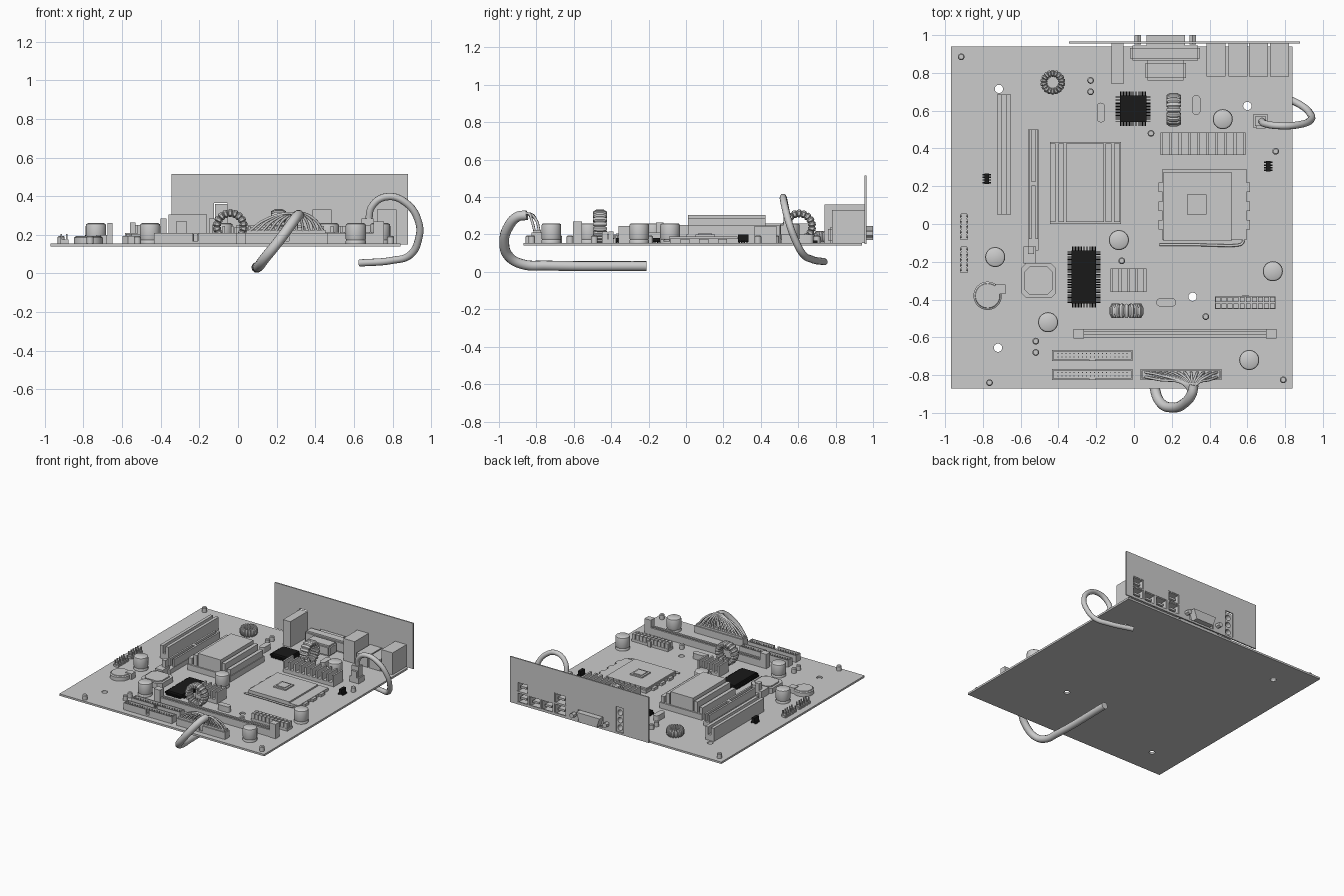
import bpy, bmesh
from math import sin, cos, pi
from mathutils import Matrix, Vector

if "Cube" in bpy.data.objects:
    bpy.data.objects.remove(bpy.data.objects["Cube"])

T = 0.155  # top of the board
BLACK = bpy.data.materials.new("black")
BLACK.diffuse_color = (0.01, 0.01, 0.01, 1)
BLACK.use_nodes = True
BLACK.node_tree.nodes["Principled BSDF"].inputs["Base Color"].default_value = BLACK.diffuse_color


def box(bm, x0, x1, y0, y1, z0, z1):
    m = Matrix.Translation(((x0 + x1) / 2, (y0 + y1) / 2, (z0 + z1) / 2)) @ Matrix.Diagonal((x1 - x0, y1 - y0, z1 - z0, 1))
    return bmesh.ops.create_cube(bm, size=1, matrix=m)["verts"]


def cyl(bm, x, y, z, r, h, seg=24, axis="Z"):
    rot = Matrix.Rotation(pi / 2, 4, "X") if axis == "Y" else Matrix.Identity(4)
    bmesh.ops.create_cone(bm, cap_ends=True, segments=seg, radius1=r, radius2=r, depth=h,
                          matrix=Matrix.Translation((x, y, z)) @ rot)


def finish(bm, name, smooth=False, mat=None):
    bmesh.ops.recalc_face_normals(bm, faces=bm.faces)
    me = bpy.data.meshes.new(name)
    bm.to_mesh(me)
    bm.free()
    ob = bpy.data.objects.new(name, me)
    bpy.context.collection.objects.link(ob)
    if mat:
        me.materials.append(mat)
    bpy.ops.object.select_all(action="DESELECT")
    ob.select_set(True)
    bpy.context.view_layer.objects.active = ob
    if smooth:
        bpy.ops.object.shade_smooth_by_angle(angle=0.6)
    return ob


def boxes(name, *bs):
    bm = bmesh.new()
    for b in bs:
        box(bm, *b)
    return finish(bm, name)


def cut(ob, bm):
    c = finish(bm, "cutter")
    c.hide_render = True
    m = ob.modifiers.new("cut", "BOOLEAN")
    m.object, m.operation, m.solver = c, "DIFFERENCE", "EXACT"
    bpy.context.view_layer.objects.active = ob
    bpy.ops.object.modifier_apply(modifier="cut")
    bpy.data.objects.remove(c)


def lathe(name, x, y, prof, seg=28):
    bm = bmesh.new()
    rings = [[bm.verts.new((x + r * cos(2 * pi * i / seg), y + r * sin(2 * pi * i / seg), z)) for i in range(seg)] for r, z in prof]
    for a, b in zip(rings, rings[1:]):
        for i in range(seg):
            bm.faces.new((a[i], a[(i + 1) % seg], b[(i + 1) % seg], b[i]))
    bm.faces.new(rings[0])
    bm.faces.new(rings[-1])
    finish(bm, name, True)


def coil(name, c, axis, R, a, b, turns=18):
    # ring with swollen windings
    bm = bmesh.new()
    n = turns * 4
    prof = [(1, .5), (.5, 1), (-.5, 1), (-1, .5), (-1, -.5), (-.5, -1), (.5, -1), (1, -.5)]
    rings = []
    for i in range(n):
        t, s = 2 * pi * i / n, (0.72, 0.97, 1, 0.97)[i % 4]
        ring = []
        for u, v in prof:
            p, q, w = (R + a * s * u) * cos(t), (R + a * s * u) * sin(t), b * s * v
            d = {"Z": (p, q, w), "Y": (p, w, q), "X": (w, p, q)}[axis]
            ring.append(bm.verts.new(Vector(c) + Vector(d)))
        rings.append(ring)
    for i in range(n):
        for j in range(8):
            r, s = rings[i], rings[(i + 1) % n]
            bm.faces.new((r[j], r[(j + 1) % 8], s[(j + 1) % 8], s[j]))
    finish(bm, name, True)


def cable(name, paths, r):
    cu = bpy.data.curves.new(name, "CURVE")
    cu.dimensions, cu.bevel_depth, cu.use_fill_caps = "3D", r, True
    cu.bevel_resolution, cu.resolution_u = 3, 8
    for pts in paths:
        s = cu.splines.new("BEZIER")
        s.bezier_points.add(len(pts) - 1)
        for bp, p in zip(s.bezier_points, pts):
            bp.co = p
            bp.handle_left_type = bp.handle_right_type = "AUTO"
        s.use_smooth = True
    ob = bpy.data.objects.new(name, cu)
    bpy.context.collection.objects.link(ob)


def chip(name, x, y, w, d, nx, ny, z, leg=.022):
    bm = bmesh.new()
    box(bm, x - w, x + w, y - d, y + d, T + .006, z)
    for n, h, flip in ((nx, w, False), (ny, d, True)):
        for i in range(n):
            o = -h + 2 * h * (i + .5) / n
            pw = h / n * .55
            for s in (-1, 1):
                e = w if flip else d
                lo, hi = sorted((s * e, s * (e + leg)))
                if flip:
                    box(bm, x + lo, x + hi, y + o - pw, y + o + pw, T, T + .012)
                else:
                    box(bm, x + o - pw, x + o + pw, y + lo, y + hi, T, T + .012)
    finish(bm, name, mat=BLACK)


def port(bm, x0, x1, y0, y1, z0, z1):
    # box with an open recess facing the back, tongue inside
    vs = box(bm, x0, x1, y0, y1, z0, z1)
    f = max({f for v in vs for f in v.link_faces}, key=lambda f: f.calc_center_median().y)
    bmesh.ops.inset_individual(bm, faces=[f], thickness=.01)
    g = bmesh.ops.extrude_discrete_faces(bm, faces=[f])["faces"][0]
    bmesh.ops.translate(bm, vec=(0, -.08, 0), verts=g.verts)
    box(bm, x0 + .022, x1 - .022, y1 - .08, y1 - .01, (z0 + z1) / 2 - .008, (z0 + z1) / 2 + .008)


# board with mounting holes
board = boxes("board", (-.97, .84, -.87, .94, .14, T))
bm = bmesh.new()
for x, y in ((-.715, .715), (.6, .625), (.31, -.385), (-.72, -.655)):
    cyl(bm, x, y, T, .022, .1)
cut(board, bm)

# rear plate with port openings
plate = boxes("rear_plate", (-.345, .88, .955, .965, .15, .515))
bm = bmesh.new()
ports = [(.385, .485, .17, .245), (.5, .6, .17, .245), (.61, .71, .17, .245), (.72, .82, .17, .245),
         (.385, .485, .255, .33), (.72, .82, .255, .33)]
for a, b, c, d in ports + [(-.125, -.055, .165, .365), (.06, .28, .165, .25)]:
    box(bm, a, b, .9, 1, c, d)
cut(plate, bm)

# rear ports
bm = bmesh.new()
for a, b, c, d in ports:
    port(bm, a, b, .78, .962, T if c < .2 else .245, d)
finish(bm, "rear_ports")
jack = boxes("audio_jacks", (-.12, -.055, .74, .955, T, .36))
bm = bmesh.new()
for z in (.2, .26, .32):
    cyl(bm, -.0875, .95, z, .022, .1, 20, "Y")
cut(jack, bm)
bm = bmesh.new()
box(bm, -.02, .35, .865, .945, T, .25)
box(bm, .06, .275, .76, .865, T, .24)
bmesh.ops.bevel(bm, geom=bm.edges[:], offset=.012, segments=2, affect="EDGES")
for x in (.02, .31):
    cyl(bm, x, .975, .205, .02, .05, 6, "Y")
finish(bm, "display_connector_body", True)
bm = bmesh.new()  # D-shaped shell
f = bm.faces.new([bm.verts.new((x, .94, z)) for x, z in ((.09, .17), (.245, .17), (.27, .245), (.065, .245))])
g = bmesh.ops.extrude_face_region(bm, geom=[f])["geom"]
bmesh.ops.translate(bm, vec=(0, .06, 0), verts=[v for v in g if isinstance(v, bmesh.types.BMVert)])
finish(bm, "display_connector_shell")

# capacitors and small posts
for x, y in ((.47, .555), (-.08, -.085), (-.735, -.175), (.735, -.25), (-.455, -.52), (.61, -.72)):
    r = .053
    lathe("capacitor", x, y, [(r, T), (r, T + .012), (r * .94, T + .018), (r, T + .026), (r, .245), (r * .95, .255), (r * .8, .26)])
for x, y in ((-.23, .76), (-.23, .70), (.09, .48), (.75, .385), (-.065, -.195), (.38, -.49), (-.52, -.62),
             (-.52, -.68), (-.915, .885), (-.765, -.84), (.79, -.825)):
    lathe("small_post", x, y, [(.018, T), (.018, .188), (.013, .194)], 16)

# crystals (pill-shaped cans)
for x, y, w, d in ((-.175, .59, .022, .052), (.33, .63, .022, .052), (.17, -.415, .052, .022)):
    bm = bmesh.new()
    vs = box(bm, x - w, x + w, y - d, y + d, T, .2)
    es = [e for e in bm.edges if abs(e.verts[0].co.z - e.verts[1].co.z) > .01]
    bmesh.ops.bevel(bm, geom=es, offset=.021, segments=5, affect="EDGES", profile=.5)
    finish(bm, "crystal_can", True)

# wound coils
coil("flat_coil", (-.43, .75, .187), "Z", .047, .019, .031)
coil("upright_coil_back", (.21, .605, .243), "X", .069, .021, .038)
coil("upright_coil_front", (-.04, -.46, .243), "Y", .069, .021, .038)

# black chips
chip("small_chip", -.005, .61, .07, .07, 18, 18, .182)
chip("large_chip", -.265, -.28, .065, .14, 16, 32, .182)
chip("tiny_chip_right", .71, .305, .012, .028, 0, 4, .2, .01)
chip("tiny_chip_left", -.78, .24, .012, .028, 0, 4, .2, .01)

# finned heat sinks
for nm, x0, x1, y0, y1, n in (("long_fins", .14, .59, .365, .485, 10), ("short_fins", -.125, .065, -.36, -.235, 5)):
    fins = [(x0 + (x1 - x0 - .014) * i / (n - 1), y0, y1) for i in range(n)]
    boxes(nm, (x0, x1, y0, y1, T, .185), *[(x, x + .014, a, b, .185, .245) for x, a, b in fins])
boxes("chipset_heatsink", (-.445, -.07, 0, .435, T, .2), (-.36, -.16, .01, .425, .2, .305),
      *[(x, x + .03, .01, .425, .2, z) for x, z in ((-.445, .25), (-.4, .285), (-.15, .285), (-.105, .25))])

# processor socket with tabs, lever and die
boxes("processor_socket", (.15, .595, -.085, .29, T, .178), (.155, .515, -.09, .275, .178, .19),
      (.28, .385, .05, .155, .19, .2), (.295, .37, .065, .14, .2, .205),
      *[(x, x + .02, y, y + .05, T, .175) for x in (.13, .595) for y in (-.03, .07, .17)])
cable("socket_lever", [[(.135, -.11, .168), (.3, -.11, .168), (.56, -.11, .168), (.575, -.1, .168), (.58, -.085, .168)]], .007)

# expansion slots
boxes("expansion_slot", (-.725, -.65, .05, .685, T, .2), (-.725, -.7, .05, .685, .2, .26), (-.675, -.65, .05, .685, .2, .26))
boxes("graphics_slot", (-.56, -.505, -.14, .5, T, .19), (-.557, -.543, -.08, .5, .19, .25), (-.522, -.508, -.08, .5, .19, .25),
      (-.555, -.51, .2, .225, .19, .25), (-.585, -.52, -.21, -.12, T, .21), (-.56, -.53, -.16, -.12, .21, .265))
boxes("memory_slot", (-.3, .735, -.6, -.555, T, .185), (-.3, .735, -.6, -.585, .185, .21), (-.3, .735, -.57, -.555, .185, .21),
      (-.32, -.265, -.605, -.555, T, .27), (.7, .755, -.605, -.555, T, .27))

# socketed chip with clipped corners
bm = bmesh.new()
for h, z0, z1 in ((.093, T, .195), (.075, .195, .205)):
    cx, cy, k = -.505, -.3, h - .028
    f = bm.faces.new([bm.verts.new((cx + a, cy + b, z0)) for a, b in
                      ((-k, -h), (k, -h), (h, -k), (h, k), (k, h), (-k, h), (-h, k), (-h, -k))])
    g = bmesh.ops.extrude_face_region(bm, geom=[f])["geom"]
    bmesh.ops.translate(bm, vec=(0, 0, z1 - z0), verts=[v for v in g if isinstance(v, bmesh.types.BMVert)])
finish(bm, "socketed_chip")

# coin battery and clip
lathe("battery", -.775, -.38, [(.075, T), (.075, .185), (.066, .19), (.064, .195)], 36)
clip = boxes("battery_clip", (-.735, -.68, -.37, -.32, T, .2))

# ribbon headers with pins, power header, pin headers
for i, (x0, y0) in enumerate(((-.435, -.725), (-.435, -.825), (.035, -.825))):
    x1, y1 = x0 + .428, y0 + .058
    b = [(x0, x1, y0, y1, T, .168), (x0, x0 + .008, y0, y1, .168, .21), (x1 - .008, x1, y0, y1, .168, .21),
         (x0, x1, y1 - .008, y1, .168, .21), (x0, x0 + .2, y0, y0 + .008, .168, .21), (x1 - .2, x1, y0, y0 + .008, .168, .21)]
    if i == 2:
        b.append((x0 + .01, x1 - .01, y0 + .009, y1 - .009, .168, .225))
    else:
        b += [(x, x + .005, y, y + .005, .168, .203) for k in range(18) for x in [x0 + .03 + k * .0215] for y in (y0 + .018, y0 + .036)]
    boxes("ribbon_header", *b)
boxes("power_header", (.43, .75, -.45, -.385, T, .175), (.575, .605, -.385, -.375, T, .2),
      *[(.432 + k * .032, .458 + k * .032, y, y + .027, .175, .215) for k in range(10) for y in (-.448, -.414)])
for y0 in (-.085, -.26):
    boxes("pin_header", (-.915, -.885, y0, y0 + .14, T, .17),
          *[(x, x + .008, y0 + .01 + k * .028, y0 + .018 + k * .028, .17, .205) for k in range(5) for x in (-.918, -.89)],
          *[(-.922, -.878, y0 + .004 + k * .028, y0 + .024 + k * .028, T, .175) for k in range(5)])

# main cable: fanned wires gathered into a thick sheath
ends = [(.06 + .38 * k / 11, y) for k in range(12) for y in (-.81, -.785)]
cable("fanned_wires", [[(x, y, .22), (x + (.31 - x) * .3, y - .015, .275), (.31 + (x - .31) * .2, -.845, .312),
                        (.31 + (x - .31) * .08, -.88, .305)] for x, y in ends], .007)
cable("main_cable", [[(.315, -.85, .303), (.305, -.9, .295), (.265, -.95, .24), (.205, -.972, .16), (.14, -.945, .08),
                      (.11, -.87, .04), (.1, -.75, .034), (.1, -.21, .031)]], .027)

# side connector and its cable
boxes("side_connector", (.63, .71, .51, .58, T, .2), (.64, .7, .52, .57, .2, .285), (.645, .695, .505, .52, .2, .25))
cable("side_cable", [[(.675, .545, .27), (.695, .53, .35), (.77, .52, .397), (.87, .525, .365), (.935, .55, .265),
                      (.935, .58, .18), (.89, .625, .095), (.8, .67, .068), (.63, .74, .054)]], .019)
